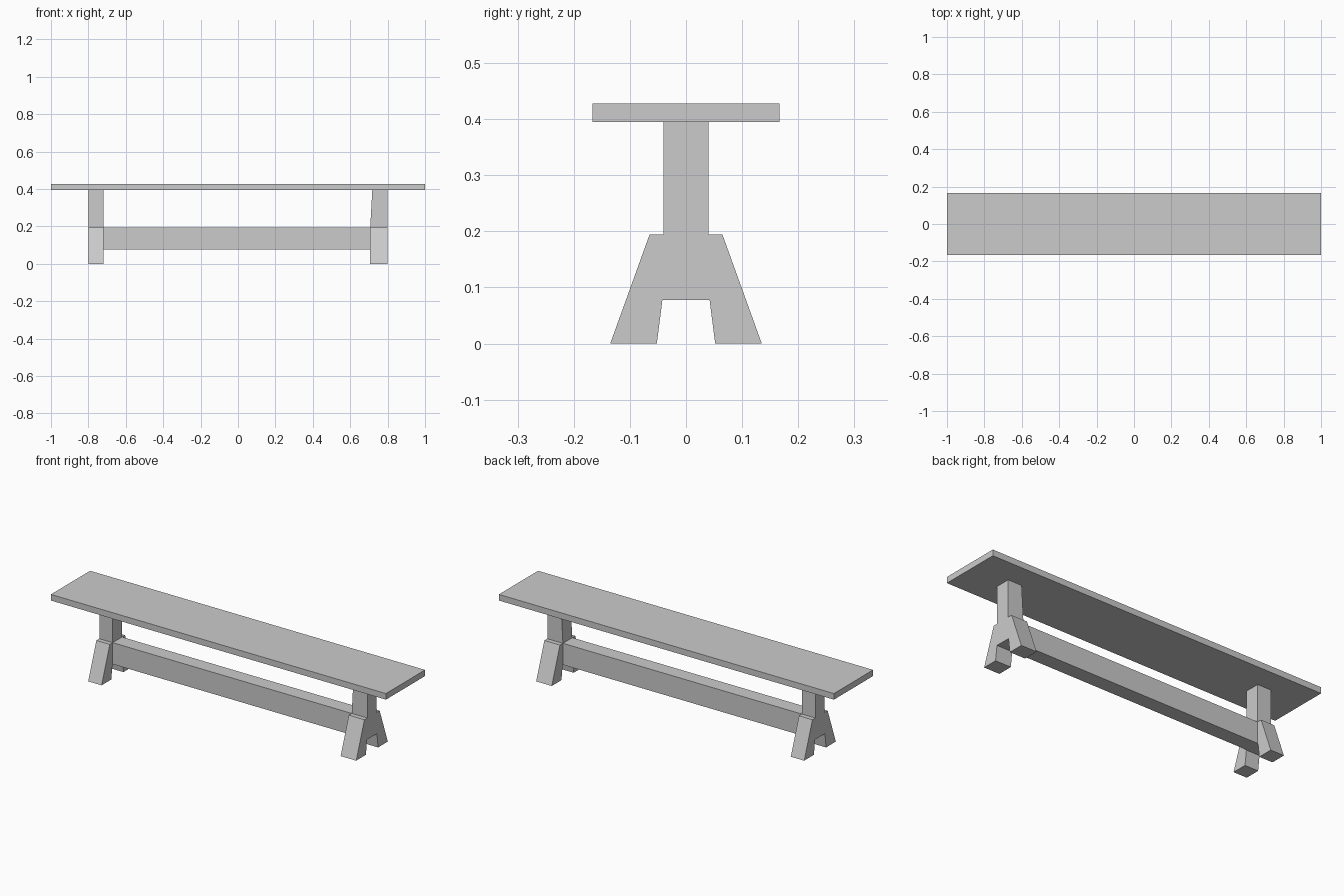
import bpy
import bmesh
from mathutils import Vector

if "Cube" in bpy.data.objects:
    bpy.data.objects.remove(bpy.data.objects["Cube"])


def prism(name, profile, axis, start, end):
    """Extrude a 2D profile: (y, z) points along x, or (x, z) points along y."""
    def place(p, t):
        return (t, p[0], p[1]) if axis == "x" else (p[0], t, p[1])

    bm = bmesh.new()
    face = bm.faces.new([bm.verts.new(place(p, start)) for p in profile])
    ext = bmesh.ops.extrude_face_region(bm, geom=[face])
    move = Vector(place((0, 0), end - start))
    verts = [g for g in ext["geom"] if isinstance(g, bmesh.types.BMVert)]
    bmesh.ops.translate(bm, verts=verts, vec=move)
    bmesh.ops.recalc_face_normals(bm, faces=bm.faces)
    mesh = bpy.data.meshes.new(name)
    bm.to_mesh(mesh)
    bm.free()
    obj = bpy.data.objects.new(name, mesh)
    bpy.context.collection.objects.link(obj)
    return obj


def rect(half_width, low, high):
    return [(-half_width, low), (half_width, low),
            (half_width, high), (-half_width, high)]


SEAT_LOW, SEAT_TOP = 0.395, 0.428
FOOT_TOP, BEAM_LOW = 0.194, 0.078
HALF = 0.04

# Seat plank
prism("seat", rect(0.167, SEAT_LOW, SEAT_TOP), "x", -1, 1)

# Splayed foot outline, mirrored across y
half_foot = [(0.042, BEAM_LOW), (0.052, 0), (0.135, 0), (0.065, FOOT_TOP)]
foot = half_foot + [(-y, z) for y, z in reversed(half_foot)]

# Feet and posts: the right inner side is slightly thicker and tapered
for side, outer, inner_low, inner_top in (("left", -0.8, -0.72, -0.72),
                                          ("right", 0.8, 0.707, 0.718)):
    prism(side + "_foot", foot, "x", outer, inner_low)
    post = [(outer, FOOT_TOP), (inner_low, FOOT_TOP),
            (inner_top, SEAT_LOW), (outer, SEAT_LOW)]
    prism(side + "_post", post, "y", -HALF, HALF)

# Stretcher beam between the feet
prism("stretcher_beam", rect(HALF, BEAM_LOW, FOOT_TOP), "x", -0.72, 0.707)
